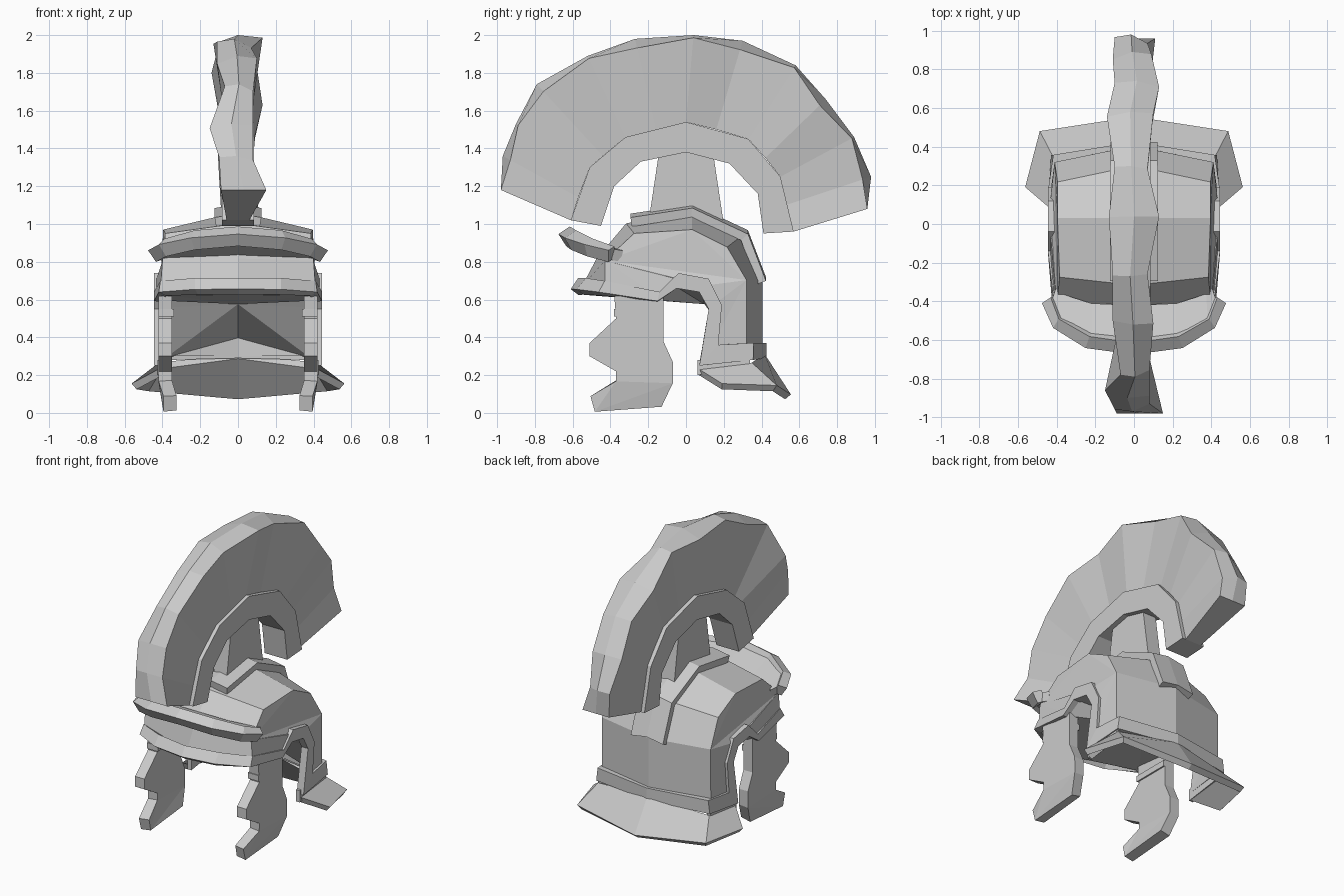
import bpy, bmesh

cube = bpy.data.objects.get("Cube")
if cube:
    bpy.data.objects.remove(cube, do_unlink=True)

steel = bpy.data.materials.new("plain grey")
steel.use_nodes = True
grey = (0.6, 0.6, 0.6, 1)
steel.diffuse_color = grey
steel.node_tree.nodes["Principled BSDF"].inputs["Base Color"].default_value = grey


def make_object(name, points, faces, thickness=0, mirror=False):
    """Flat-shaded sheet, optionally mirrored across x and thickened on both sides."""
    mesh = bpy.data.meshes.new(name)
    bm = bmesh.new()
    verts = [bm.verts.new(p) for p in points]
    for face in faces:
        bm.faces.new([verts[i] for i in face])
    bm.normal_update()
    bmesh.ops.triangulate(bm, faces=[f for f in bm.faces if len(f.verts) > 4], ngon_method="EAR_CLIP")
    bmesh.ops.recalc_face_normals(bm, faces=bm.faces)
    bm.to_mesh(mesh)
    bm.free()
    mesh.materials.append(steel)
    obj = bpy.data.objects.new(name, mesh)
    bpy.context.collection.objects.link(obj)
    if mirror:
        modifier = obj.modifiers.new("mirror", "MIRROR")
        modifier.use_clip = True
    if thickness:
        modifier = obj.modifiers.new("thickness", "SOLIDIFY")
        modifier.thickness = thickness
        modifier.offset = 0
    return obj


def strip(name, lower, upper, thickness, mirror=True):
    """Band of quads between two matching lines of points."""
    n = len(lower)
    faces = [(i, i + 1, n + i + 1, n + i) for i in range(n - 1)]
    return make_object(name, lower + upper, faces, thickness, mirror)


def in_plane(points, x=0):
    return [(x, y, z) for y, z in points]


# Plume: fan of uneven wedges, each station gives inner y z, outer y z, left and right x
stations = [
    (-.61, 1.02, -.98, 1.18, -.09, .15),
    (-.57, 1.14, -.97, 1.36, -.10, .08),
    (-.51, 1.30, -.90, 1.53, -.15, .08),
    (-.44, 1.36, -.79, 1.74, -.07, .08),
    (-.32, 1.46, -.52, 1.89, -.11, .10),
    (-.16, 1.50, -.27, 1.98, -.11, .07),
    (0, 1.54, .04, 2.0, -.13, .13),
    (.16, 1.50, .30, 1.97, -.10, .07),
    (.33, 1.45, .58, 1.84, -.14, .10),
    (.42, 1.35, .74, 1.66, -.10, .13),
    (.50, 1.25, .89, 1.46, -.11, .09),
    (.53, 1.10, .98, 1.25, -.10, .07),
    (.57, .96, .96, 1.08, -.09, .11),
]
points, faces = [], []
for k, (iy, iz, oy, oz, left, right) in enumerate(stations):
    # The outer side edges sit unevenly below the middle crease
    at_end = k in (0, len(stations) - 1)
    drops = (0, 0) if at_end else ((.10, .03) if k % 2 else (.03, .10))
    points += [(-.06, iy, iz), (.06, iy, iz)]
    for x, drop in ((right, drops[0]), ((left + right) / 2, 0), (left, drops[1])):
        points.append((x, oy + (iy - oy) * drop, oz + (iz - oz) * drop))
    if k:
        a, b = 5 * k - 5, 5 * k
        faces += [(a + j, a + (j + 1) % 5, b + (j + 1) % 5, b + j) for j in range(5)]
faces += [(4, 3, 2, 1, 0), tuple(range(len(points) - 5, len(points)))]
make_object("plume", points, faces)

# Curved holder under the plume, and the post carrying it
holder_low = [(-.45, .99), (-.38, 1.20), (-.24, 1.33), (0, 1.38), (.23, 1.32), (.38, 1.16), (.41, .95)]
holder_top = [(-.61, 1.02), (-.51, 1.30), (-.32, 1.46), (0, 1.54), (.33, 1.45), (.50, 1.25), (.57, .96)]
strip("plume_holder", in_plane(holder_low), in_plane(holder_top), .17, False)
strip("plume_post", in_plane([(-.20, 1.0), (.20, 1.0)]), in_plane([(-.14, 1.40), (.14, 1.40)]), .10, False)

# Bowl: roof panels from the centre line to the side edge, then a side panel with ear opening
centre = in_plane([(-.54, .66), (-.46, .81), (-.31, .99), (.03, 1.05), (.29, .93), (.39, .70), (.39, .30)])
edge = [(.40, -.42, .64), (.39, -.42, .80), (.375, -.27, .94), (.385, .03, .96),
        (.385, .21, .87), (.40, .31, .70), (.40, .31, .30)]
ear = in_plane([(.10, .29), (.14, .57), (.10, .67), (-.05, .70), (-.14, .61)], .42)
n = len(edge)
faces = [(i, i + 1, n + i + 1, n + i) for i in range(n - 1)]
faces.append(tuple(range(n, 2 * n + len(ear))))
make_object("helmet_bowl", centre + edge + ear, faces, .03, True)

# Closed underside of the bowl, fanning from the middle out to the lower edge
lining = [(0, .10, .58), (0, -.54, .63), (.39, -.42, .63)]
lining += in_plane([(-.14, .60), (-.05, .67), (.08, .65), (.14, .56)], .41)
lining += [(.39, .31, .29), (0, .38, .40)]
make_object("bowl_lining", lining, [(0, i, i + 1) for i in range(1, len(lining) - 1)], .01, True)

# Raised ridge over the crown
ridge = [(-.29, 1.03), (.03, 1.08), (.31, .95), (.40, .71)]
strip("crown_ridge", in_plane(ridge), in_plane([(y, z - .02) for y, z in ridge], .12), .05)

# Rim band running round the brow, the ear opening and the nape
rim_low = [(0, -.59, .64), (.22, -.56, .64), (.40, -.45, .63)]
rim_low += in_plane([(-.15, .59), (-.05, .66), (.07, .64), (.12, .55), (.07, .25)], .42)
rim_low += [(.41, .34, .28), (0, .40, .29)]
rim_top = [(0, -.55, .70), (.22, -.51, .70), (.39, -.42, .69)]
rim_top += in_plane([(-.14, .64), (-.04, .74), (.12, .71), (.19, .57), (.17, .36)], .42)
rim_top += [(.40, .34, .37), (0, .40, .37)]
strip("rim_band", rim_low, rim_top, .05)

# Flared neck guard
guard_top = [(.41, .07, .215), (.41, .34, .25), (0, .40, .30)]
guard_low = [(.55, .19, .14), (.48, .47, .13), (0, .54, .085)]
strip("neck_guard", guard_low, guard_top, .04)
# Tabs joining the guard to the ear edges
tab = in_plane([(.06, .28), (.06, .20), (.34, .24), (.34, .30)], .41)
make_object("neck_guard_side", tab, [range(len(tab))], .03, True)

# Peak across the forehead: sloping shelf with a thick lip
peak_back = [(0, -.43, .86), (.22, -.42, .855), (.37, -.37, .84), (.40, -.34, .83)]
peak_front = [(0, -.61, .925), (.22, -.58, .91), (.38, -.50, .875), (.42, -.40, .84)]
lip_low = [(0, -.655, .915), (.24, -.625, .895), (.40, -.53, .86), (.455, -.41, .83)]
lip_top = [(0, -.595, .955), (.22, -.565, .935), (.37, -.485, .89), (.41, -.38, .85)]
strip("peak_shelf", peak_back, peak_front, .06)
strip("peak_lip", lip_low, lip_top, .075)

# Cheek guards with scalloped front edges, and their hinge straps
cheek = [(-.38, .62), (-.12, .62), (-.12, .38), (-.07, .27), (-.07, .16), (-.13, .04), (-.48, .01),
         (-.50, .09), (-.37, .17), (-.37, .22), (-.51, .30), (-.51, .37), (-.37, .50)]
points = [(.385 if z > .15 else .36, y, z) for y, z in cheek]
make_object("cheek_guard", points, [range(len(points))], .07, True)
strap = in_plane([(-.38, .51), (-.12, .51)], .38)
strip("cheek_strap", strap, [(x, y, z + .04) for x, y, z in strap], .08)
